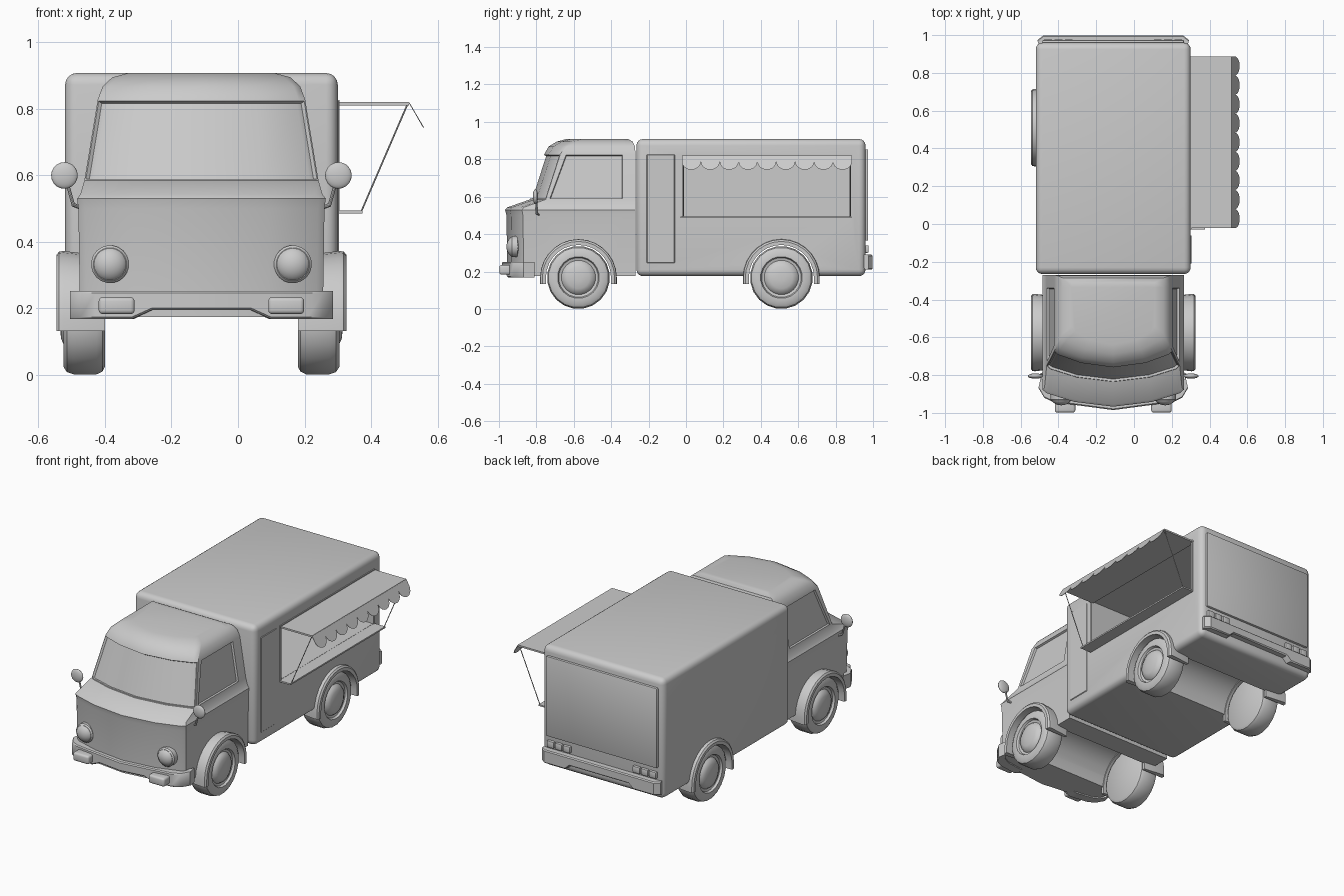
import bpy, bmesh, math
from mathutils import Vector

if "Cube" in bpy.data.objects:
    bpy.data.objects.remove(bpy.data.objects["Cube"])

CX = -0.11                 # centre line of the vehicle
AXLES = {"front": -0.575, "rear": 0.51}
WZ = 0.168


def make(name, verts, faces, smooth=True, angle=35):
    me = bpy.data.meshes.new(name)
    me.from_pydata([tuple(v) for v in verts], [], faces)
    bm = bmesh.new()
    bm.from_mesh(me)
    bmesh.ops.remove_doubles(bm, verts=bm.verts, dist=1e-5)
    bmesh.ops.recalc_face_normals(bm, faces=bm.faces)
    bm.to_mesh(me)
    bm.free()
    ob = bpy.data.objects.new(name, me)
    bpy.context.collection.objects.link(ob)
    if smooth:
        shade(ob, angle)
    return ob


def shade(ob, angle=35):
    bpy.ops.object.select_all(action='DESELECT')
    ob.select_set(True)
    bpy.context.view_layer.objects.active = ob
    bpy.ops.object.shade_smooth_by_angle(angle=math.radians(angle))


def apply_mod(ob, kind, **props):
    m = ob.modifiers.new(kind, kind)
    for k, v in props.items():
        setattr(m, k, v)
    bpy.context.view_layer.objects.active = ob
    bpy.ops.object.modifier_apply(modifier=m.name)


def box(name, lo, hi, bevel=0, seg=2):
    v = [(x, y, z) for x in (lo[0], hi[0]) for y in (lo[1], hi[1]) for z in (lo[2], hi[2])]
    f = [(0, 1, 3, 2), (4, 6, 7, 5), (0, 4, 5, 1), (2, 3, 7, 6), (0, 2, 6, 4), (1, 5, 7, 3)]
    ob = make(name, v, f, False)
    if bevel:
        apply_mod(ob, 'BEVEL', width=bevel, segments=seg)
        shade(ob)
    return ob


def loft(name, rings, cap=True, angle=35):
    n = len(rings[0])
    verts = [p for r in rings for p in r]
    faces = [(i * n + j, i * n + (j + 1) % n, (i + 1) * n + (j + 1) % n, (i + 1) * n + j)
             for i in range(len(rings) - 1) for j in range(n)]
    if cap:
        faces += [tuple(range(n)), tuple(range((len(rings) - 1) * n, len(rings) * n))]
    return make(name, verts, faces, True, angle)


def revolve_x(name, profile, centre, side=1, n=20):
    """Spin (x, radius) pairs about an axis parallel to x."""
    rings = [[(centre[0] + side * x, centre[1] + r * math.cos(a), centre[2] + r * math.sin(a))
              for a in [2 * math.pi * (k + .5) / n for k in range(n)]] for x, r in profile]
    return loft(name, rings)


def cut(ob, cutter):
    apply_mod(ob, 'BOOLEAN', object=cutter, operation='DIFFERENCE', solver='EXACT')
    bpy.data.objects.remove(cutter)


def ball(name, loc, scale):
    bpy.ops.mesh.primitive_uv_sphere_add(segments=20, ring_count=12, location=loc,
                                         rotation=(math.pi / 2, 0, 0))
    ob = bpy.context.object
    ob.name = name
    ob.scale = (scale[0], scale[2], scale[1])
    shade(ob)
    return ob


def rod(name, a, b, r):
    a, b = Vector(a), Vector(b)
    bpy.ops.mesh.primitive_cylinder_add(vertices=8, radius=r, depth=(b - a).length, location=(a + b) / 2)
    ob = bpy.context.object
    ob.name = name
    ob.rotation_euler = (b - a).to_track_quat('Z', 'Y').to_euler()
    shade(ob)


# cab: stacked rings (z, half width, centre front y, edge front y, side window front y, rear y)
levels = [(.175, .365, -.955, -.885, -.74, -.27), (.50, .37, -.96, -.89, -.74, -.27),
          (.53, .374, -.967, -.895, -.74, -.27), (.543, .364, -.955, -.885, -.74, -.27),
          (.585, .352, -.835, -.768, -.735, -.27), (.828, .312, -.757, -.69, -.645, -.27),
          (.868, .297, -.735, -.66, -.63, -.273), (.895, .268, -.69, -.615, -.58, -.285),
          (.908, .22, -.64, -.57, -.54, -.31)]
rings = []
for z, w, yc, ye, yw, yr in levels:
    half = [(w * .55, yc + .35 * (ye - yc)), (w - .02, ye), (w, ye + .018), (w, yw), (w, -.335), (w, yr)]
    ring = [(0, yc)] + half + [(-x, y) for x, y in reversed(half)]
    rings.append([(CX + x, y, z) for x, y in ring])
cab = loft("cab", rings)

# recessed windscreen and side windows
bm = bmesh.new()
bm.from_mesh(cab.data)
band = [f for f in bm.faces if abs(f.calc_center_median().z - .706) < .03 and len(f.verts) == 4]
screen = [f for f in band if f.normal.y < -.7]
sides = [f for f in band if abs(f.normal.x) > .9 and -.6 < f.calc_center_median().y < -.4]
for group in [screen] + [[f] for f in sides]:
    bmesh.ops.inset_region(bm, faces=group, thickness=.005, depth=0, use_even_offset=True)
    bmesh.ops.inset_region(bm, faces=group, thickness=.003, depth=-.012, use_even_offset=True)
bm.to_mesh(cab.data)
bm.free()

# cargo body with serving opening
body = box("cargo_body", (CX - .41, -.265, .175), (CX + .41, .96, .908), .035, 4)
cut(body, box("opening_cutter", (-.47, -.02, .495), (.4, .875, .82)))

# wheel arches cut across the full width
for part, which in ((cab, "front"), (body, "rear")):
    cut(part, revolve_x("arch_cutter", [(-.6, .18), (.6, .18)], (CX, AXLES[which], WZ), 1, 24))
    shade(part)

# wheels and fenders
tyre = [(.29, .145), (.298, .16), (.315, .168), (.385, .168), (.405, .161), (.415, .145), (.415, .112),
        (.402, .106), (.398, .092), (.412, .082), (.422, .06), (.426, .02)]
for where, y in AXLES.items():
    for side, s in (("right", 1), ("left", -1)):
        revolve_x(f"{where}_{side}_wheel", tyre, (CX, y, WZ), s)
        arc = [math.pi * k / 14 for k in range(15)]

        def arch(x, r):
            pts = [(r, -.036)] + [(r * math.cos(a), r * math.sin(a)) for a in arc] + [(-r, -.036)]
            return [(CX + s * x, y + p, WZ + q) for p, q in pts]
        loops = [arch(.29, .174), arch(.29, .19), arch(.415, .205), arch(.428, .203),
                 arch(.436, .193), arch(.436, .174)]
        # close each arch section into a tube along the arc
        loft(f"{where}_{side}_fender", [list(sec) for sec in zip(*loops)])


# bumpers: (offset, front y, bottom z) columns, mirrored
def bumper(name, cols, top, depth, b=.006):
    cols = [(-x, y, z) for x, y, z in reversed(cols) if x > 0] + cols
    secs = []
    for x, y, z in cols:
        d = math.copysign(b, depth)
        secs.append([(CX + x, y + d, z), (CX + x, y, z + b), (CX + x, y, top - b), (CX + x, y + d, top),
                     (CX + x * .97, y + depth, top), (CX + x * .97, y + depth, z)])
    loft(name, secs)


bumper("front_bumper", [(0, -.985, .195), (.15, -.965, .195), (.21, -.957, .168), (.32, -.942, .168),
                        (.365, -.92, .168), (.395, -.87, .168)], .252, .06)
bumper("rear_bumper", [(0, .998, .237), (.2, .998, .237), (.23, .998, .21), (.37, .998, .21),
                       (.40, .975, .21)], .29, -.05)

# rear door panel, tail lights
box("rear_door", (CX - .375, .95, .365), (CX + .375, .974, .853), .006)
for side, s in (("right", 1), ("left", -1)):
    for i in range(3):
        x = CX + s * (.235 + .055 * i)
        box(f"{side}_tail_light_{i + 1}", (x - .024, .95, .30), (x + .024, .976, .34), .005)
    # lamps on the nose
    ball(f"{side}_headlight", (CX + s * .275, -.918, .333), (.055, .042, .055))
    rim = revolve_x(f"{side}_headlight_rim", [(0, .057), (.03, .057), (.038, .05)], (0, 0, 0))
    rim.rotation_euler = (0, 0, -math.pi / 2)
    rim.location = (CX + s * .275, -.90, .333)
    box(f"{side}_fog_light", (CX + s * .255 - .054, -.998, .183), (CX + s * .255 + .054, -.93, .234), .012, 3)
    # door mirrors
    ball(f"{side}_mirror", (CX + s * .412, -.805, .60), (.04, .014, .04))
    rod(f"{side}_mirror_arm", (CX + s * .41, -.80, .60), (CX + s * .385, -.80, .51), .005)
    rod(f"{side}_mirror_bracket", (CX + s * .387, -.80, .512), (CX + s * .355, -.78, .50), .006)

# side door panel, serving frame and shelf
box("side_door", (.29, -.21, .245), (.304, -.06, .825), .003, 1)
for nm, y0, y1, z0, z1 in (("front", -.03, -.018, .485, .825), ("rear", .873, .885, .485, .825),
                           ("top", -.03, .885, .815, .827)):
    box(f"window_frame_{nm}", (.285, y0, z0), (.305, y1, z1))
box("serving_shelf", (.25, -.03, .485), (.375, .885, .494))

# awning with scalloped edge and two stays
Y0, Y1, N = -.022, .887, 9
box("awning", (.29, Y0, .811), (.515, Y1, .821))
w = (Y1 - Y0) / N
for i in range(N):
    shape = [(0, 0), (w, 0)] + [(w / 2 + w / 2 * math.cos(a), .037 + .05 * math.sin(a))
                                for a in [math.pi * k / 10 for k in range(11)]]
    flap = [[(.513 + d + .5 * q, Y0 + w * i + p, .819 - .86 * q) for p, q in shape] for d in (0, .003)]
    loft(f"awning_scallop_{i + 1}", flap)
for nm, y in (("front", Y0 + .008), ("rear", Y1 - .008)):
    rod(f"{nm}_awning_stay", (.37, y, .49), (.51, y, .815), .0025)
